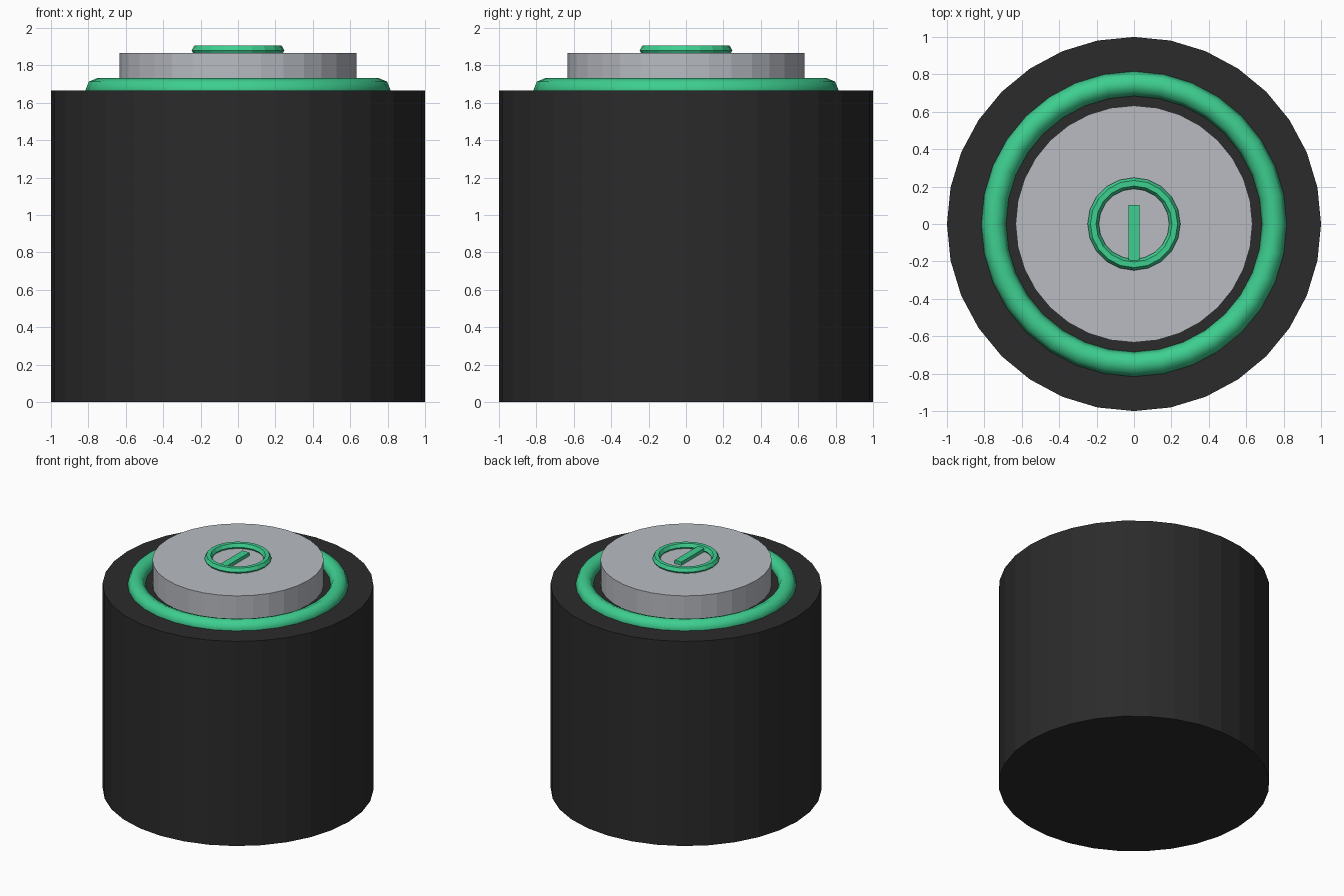
import bpy
import math

cube = bpy.data.objects.get("Cube")
if cube:
    bpy.data.objects.remove(cube, do_unlink=True)


def make_material(name, rgb):
    mat = bpy.data.materials.new(name)
    mat.use_nodes = True
    mat.diffuse_color = (*rgb, 1)
    mat.node_tree.nodes["Principled BSDF"].inputs["Base Color"].default_value = (*rgb, 1)
    return mat


charcoal = make_material("charcoal", (0.024, 0.024, 0.024))
silver = make_material("silver", (0.48, 0.50, 0.54))
green = make_material("green", (0.048, 0.62, 0.28))


def finish(name, mat):
    obj = bpy.context.object
    obj.name = obj.data.name = name
    obj.data.materials.append(mat)
    return obj


def cylinder(name, radius, bottom, top, mat):
    bpy.ops.mesh.primitive_cylinder_add(
        vertices=32, radius=radius, depth=top - bottom,
        location=(0, 0, (bottom + top) / 2))
    return finish(name, mat)


def ring(name, major, minor, z, sides, profile_sides, mat):
    bpy.ops.mesh.primitive_torus_add(
        major_radius=major, minor_radius=minor, location=(0, 0, z),
        major_segments=sides, minor_segments=profile_sides)
    return finish(name, mat)


BODY_TOP = 1.667
CAP_TOP = 1.867

# Main drum and the raised push cap
cylinder("body", 1.0, 0, BODY_TOP, charcoal)
cylinder("cap", 0.633, BODY_TOP - 0.03, CAP_TOP, silver)

# Smooth light ring, half sunk into the top of the body
ring("light_ring", 0.75, 0.066, BODY_TOP, 32, 8, green)
bpy.ops.object.shade_smooth_by_angle(angle=math.radians(60))

# Faceted power symbol: small ring and bar
ring("symbol_ring", 0.218, 0.03, 1.88, 20, 6, green)
bpy.ops.mesh.primitive_cube_add(size=1, location=(0, -0.048, 1.878))
bar = finish("symbol_bar", green)
bar.scale = (0.06, 0.30, 0.034)
